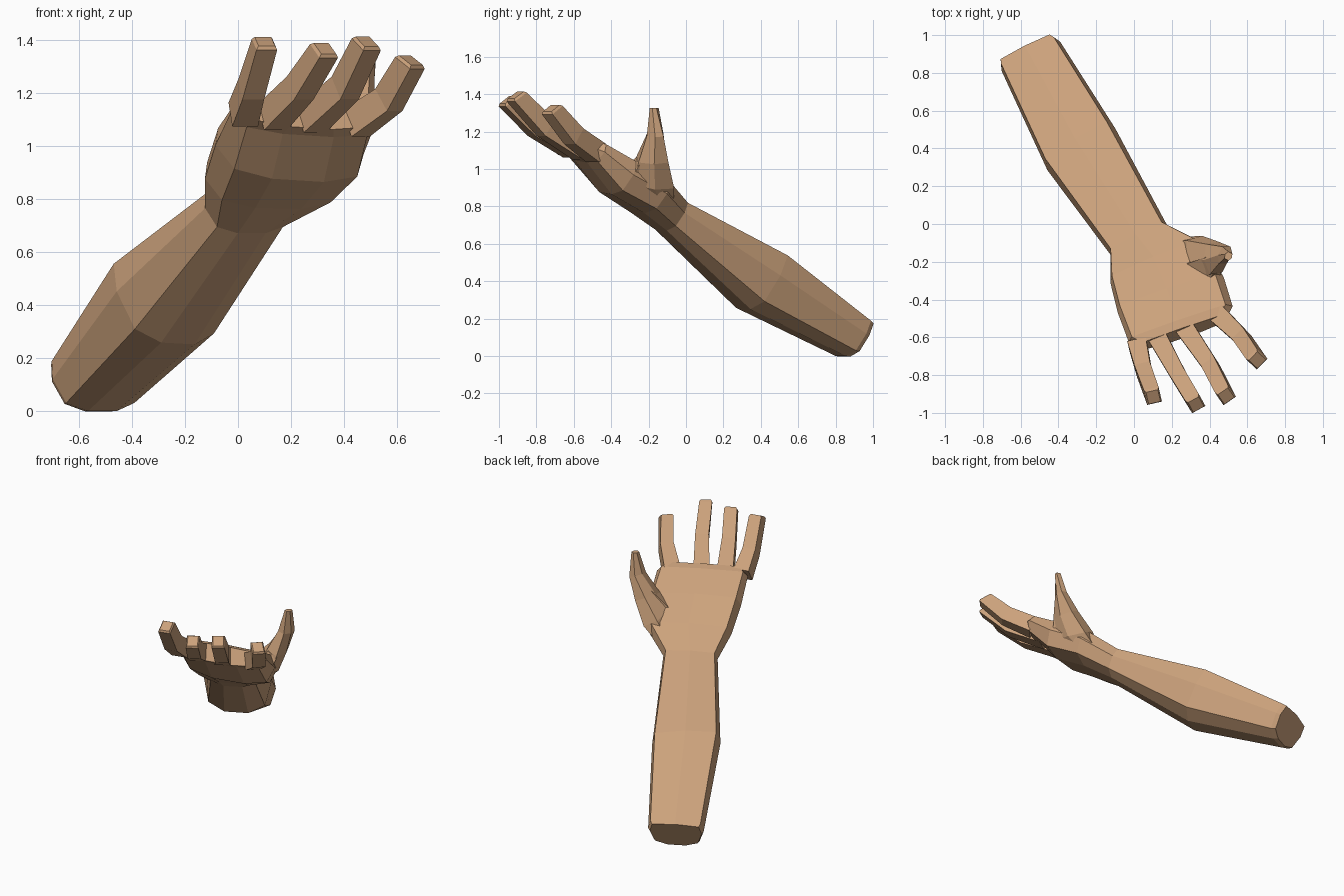
import bpy, bmesh
from mathutils import Vector as V

if "Cube" in bpy.data.objects:
    bpy.data.objects.remove(bpy.data.objects["Cube"])

skin = bpy.data.materials.new("skin")
skin.diffuse_color = (0.60, 0.36, 0.20, 1)
skin.use_nodes = True
skin.node_tree.nodes["Principled BSDF"].inputs["Base Color"].default_value = skin.diffuse_color
UP = V((-0.24, 0.415, 0.874)).normalized()      # palm-side direction

LIMB = [(-.9, .88), (0, 1), (.9, .88), (1, .2), (.83, -.7), (.35, -1),
        (-.35, -1), (-.83, -.7), (-1, .2)]
BOX = [(-1, 1), (1, 1), (1, -1), (-1, -1)]
OVAL = [(-.6, 1), (.6, 1), (1, 0), (.6, -1), (-.6, -1), (-1, 0)]


def ring(center, side, up, profile):
    return [V(center) + V(side) * a + V(up) * b for a, b in profile]


def span(left, right, thick, profile=LIMB):
    """Cross-section between a left and a right point."""
    l, r = V(left), V(right)
    return ring((l + r) / 2, (r - l) / 2, UP * thick / 2, profile)


def inset(loop, push, scale):
    c = sum(loop, V()) / len(loop)
    return [c + (p - c) * scale + V(push) for p in loop]


def loft(name, rings):
    bm = bmesh.new()
    loops = [[bm.verts.new(p) for p in r] for r in rings]
    n = len(loops[0])
    for a, b in zip(loops, loops[1:]):
        for i in range(n):
            j = (i + 1) % n
            bm.faces.new((a[i], a[j], b[j], b[i]))
    bm.faces.new(loops[0][::-1])
    bm.faces.new(loops[-1])
    bmesh.ops.recalc_face_normals(bm, faces=bm.faces)
    me = bpy.data.meshes.new(name)
    bm.to_mesh(me)
    bm.free()
    me.materials.append(skin)
    ob = bpy.data.objects.new(name, me)
    bpy.context.collection.objects.link(ob)
    return ob


# forearm and palm in one skin, with a slightly domed elbow end
elbow = span((-.695, .80, .10), (-.385, .955, .10), .23)
knuckles = span((-.025, -.63, 1.115), (.525, -.44, 1.08), .13)
loft("forearm_and_palm", [
    inset(elbow, (-.014, .022, -.008), .93),
    elbow,
    span((-.45, .27, .42), (-.09, .49, .40), .355),
    span((-.12, -.17, .75), (.18, -.015, .75), .18),
    span((-.12, -.32, .86), (.375, -.11, .85), .205),
    span((-.08, -.48, .985), (.48, -.29, .95), .22),
    knuckles,
    inset(knuckles, (.015, -.04, .02), .85),
])

# fingers: base, bend, tip
fingers = {
    "little_finger": [(.02, -.64, 1.12), (.05, -.77, 1.215), (.10, -.91, 1.385)],
    "ring_finger": [(.13, -.61, 1.11), (.235, -.80, 1.22), (.325, -.95, 1.36)],
    "middle_finger": [(.275, -.56, 1.10), (.405, -.75, 1.22), (.485, -.905, 1.385)],
    "index_finger": [(.445, -.48, 1.085), (.57, -.60, 1.175), (.65, -.715, 1.315)],
}
for name, path in fingers.items():
    base, bend, tip = map(V, path)
    d1, d2 = (bend - base).normalized(), (tip - bend).normalized()
    d3 = (d2 + V((0, 0, .5))).normalized()
    side = -d1.cross(V((0, 0, 1))).normalized()
    rings = [ring(p, side * w, side.cross(d).normalized() * t, BOX)
             for p, d, w, t in ((base, d1, .05, .055),
                                (bend, (d1 + d2).normalized(), .042, .052),
                                (tip, d3, .04, .045))]
    rings.append(inset(rings[-1], d3 * .012, .8))
    loft(name, rings)

# thumb, broad at the palm and tapering upwards
loft("thumb", [
    ring((.25, -.15, .81), (.05, .02, -.02), (-.03, .07, .0), OVAL),
    ring((.35, -.185, .93), (.07, .02, -.04), (-.03, .11, -.01), OVAL),
    ring((.425, -.18, 1.05), (.055, .01, -.025), (-.01, .08, .0), OVAL),
    ring((.48, -.165, 1.18), (.035, .0, -.01), (.01, .045, .0), OVAL),
    ring((.50, -.17, 1.325), (.018, -.01, .0), (.01, .018, .0), OVAL),
])

# web of skin between thumb and palm
loft("thumb_web", [
    ring((.36, -.27, .94), (.05, .03, -.03), (-.03, .09, .02), BOX),
    ring((.43, -.21, 1.06), (.025, .01, -.02), (-.01, .05, .02), BOX),
])
